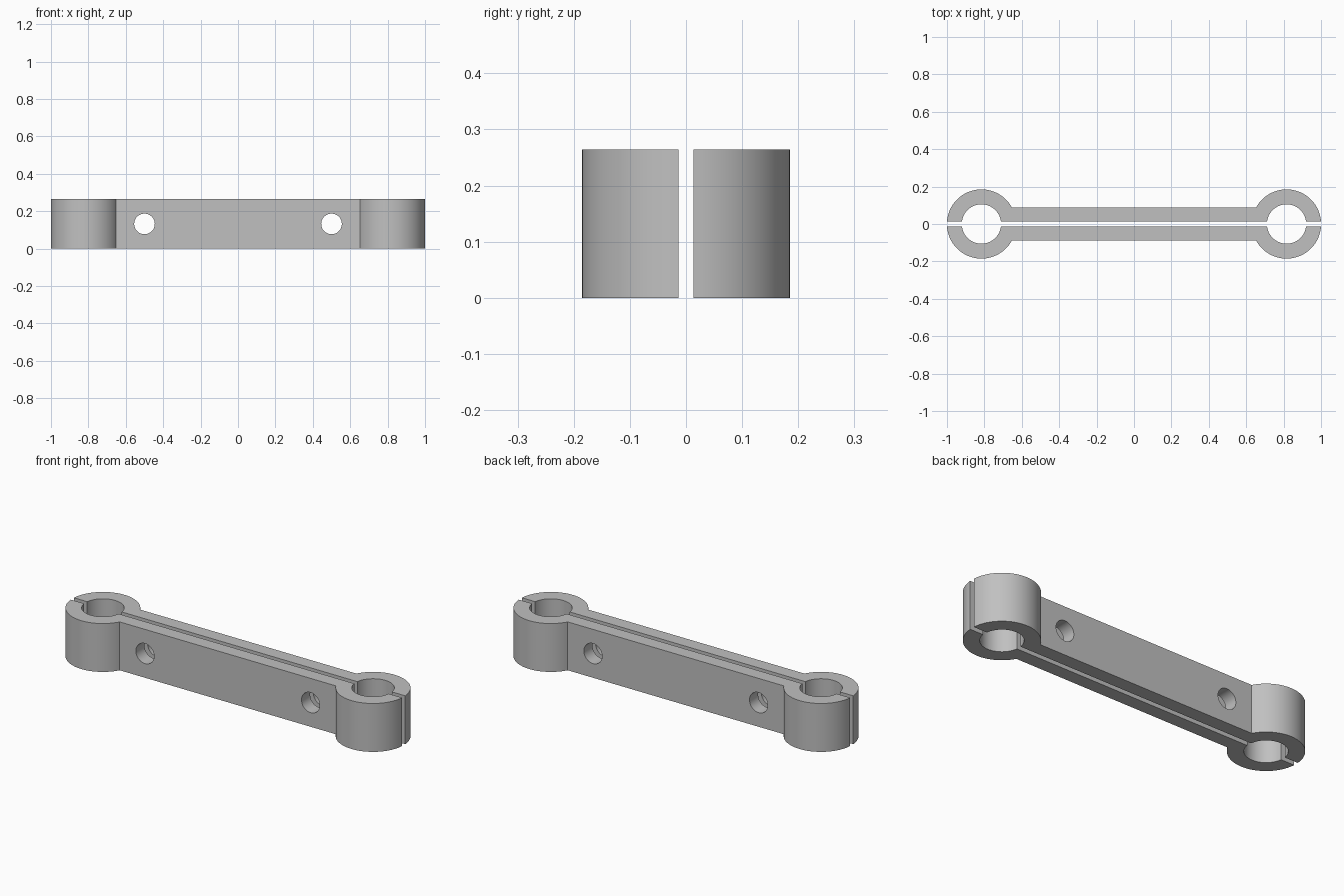
import bpy, bmesh
from math import sin, cos, asin, pi, radians

if "Cube" in bpy.data.objects:
    bpy.data.objects.remove(bpy.data.objects["Cube"])

HEIGHT = 0.264
RING_X, RING_R, BORE_R = 0.8155, 0.185, 0.105
GAP, BAR_Y = 0.0135, 0.088        # half slot width, half bar depth
BOLT_X, BOLT_R = 0.5, 0.055

grey = bpy.data.materials.new("grey")
grey.use_nodes = True
colour = (0.53, 0.53, 0.53, 1)
grey.diffuse_color = colour
grey.node_tree.nodes["Principled BSDF"].inputs["Base Color"].default_value = colour


def arc(radius, start, end, steps=40):
    """Points on an arc around the left (+x) ring centre."""
    angles = [start + (end - start) * i / steps for i in range(steps + 1)]
    return [(RING_X + radius * cos(a), radius * sin(a)) for a in angles]


def jaw_profile():
    """Outline of one half: outer edge, then back along the slot and bores."""
    slot_out = asin(GAP / RING_R)
    slot_in = asin(GAP / BORE_R)
    bar = pi - asin(BAR_Y / RING_R)
    outer = arc(RING_R, slot_out, bar)
    bore = arc(BORE_R, pi - slot_in, slot_in)
    half = bore + outer
    return half + [(-x, y) for x, y in reversed(half)]


def make_jaw(name, side):
    # Extruded clamp half
    bm = bmesh.new()
    face = bm.faces.new([bm.verts.new((x, side * y, 0)) for x, y in jaw_profile()])
    result = bmesh.ops.extrude_face_region(bm, geom=[face])
    top = [v for v in result["geom"] if isinstance(v, bmesh.types.BMVert)]
    bmesh.ops.translate(bm, verts=top, vec=(0, 0, HEIGHT))
    bmesh.ops.recalc_face_normals(bm, faces=bm.faces)
    mesh = bpy.data.meshes.new(name)
    bm.to_mesh(mesh)
    bm.free()
    mesh.materials.append(grey)
    jaw = bpy.data.objects.new(name, mesh)
    bpy.context.collection.objects.link(jaw)

    # Bolt holes through the bar
    bpy.context.view_layer.objects.active = jaw
    for x in (-BOLT_X, BOLT_X):
        bpy.ops.mesh.primitive_cylinder_add(
            vertices=48, radius=BOLT_R, depth=0.5,
            location=(x, 0, HEIGHT / 2), rotation=(pi / 2, 0, 0))
        cutter = bpy.context.object
        cutter.name = "bolt_hole_cutter"
        cutter.hide_render = True
        cutter.data.materials.append(grey)
        cut = jaw.modifiers.new("bolt_hole", 'BOOLEAN')
        cut.operation = 'DIFFERENCE'
        cut.solver = 'EXACT'
        cut.object = cutter
        bpy.context.view_layer.objects.active = jaw
        bpy.ops.object.modifier_apply(modifier=cut.name)
        bpy.data.objects.remove(cutter)

    # Smooth curves, crisp edges
    bpy.ops.object.select_all(action='DESELECT')
    jaw.select_set(True)
    bpy.ops.object.shade_smooth_by_angle(angle=radians(30))


make_jaw("front_clamp_half", -1)
make_jaw("back_clamp_half", 1)
